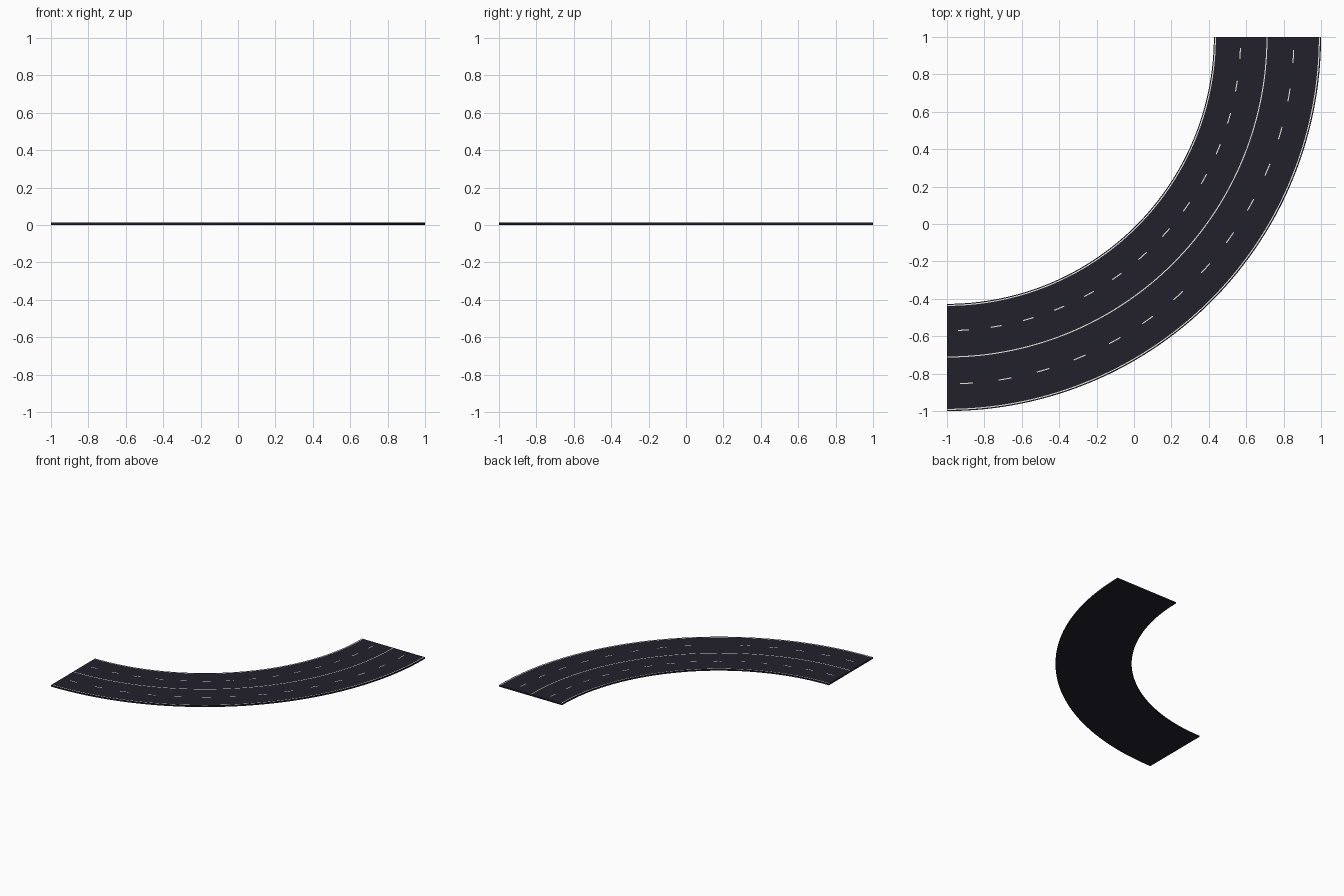
import bpy, bmesh, math

if "Cube" in bpy.data.objects:
    bpy.data.objects.remove(bpy.data.objects["Cube"])

CENTRE = (-1.0, 1.0)        # centre of the bend
R_IN, R_OUT = 1.427, 2.0
THICK = 0.012
DASHES = 14                 # each dash fills the middle third of its slot
SUB = 2                     # segments per third
SEGS = DASHES * 3 * SUB
W = 0.0028                  # half width of a painted line


def material(name, rgb):
    m = bpy.data.materials.new(name)
    m.diffuse_color = (*rgb, 1)
    m.use_nodes = True
    m.node_tree.nodes["Principled BSDF"].inputs["Base Color"].default_value = m.diffuse_color
    return m


# radius of each painted line, and whether it is dashed
lines = [(1.435, False), (1.570, True), (1.711, False), (1.855, True), (1.991, False)]

# bands across the road: (inner radius, outer radius, paint kind)
bands, r = [], R_IN
for radius, dashed in lines:
    bands.append((r, radius - W, None))
    bands.append((radius - W, radius + W, "dash" if dashed else "solid"))
    r = radius + W
bands.append((r, R_OUT, None))
radii = [b[0] for b in bands] + [R_OUT]

bm = bmesh.new()


def ring(radius, z):
    pts = []
    for i in range(SEGS + 1):
        a = -math.pi / 2 * i / SEGS
        pts.append(bm.verts.new((CENTRE[0] + radius * math.cos(a),
                                 CENTRE[1] + radius * math.sin(a), z)))
    return pts


top = [ring(q, THICK) for q in radii]
bottom = [ring(q, 0) for q in (R_IN, R_OUT)]

for i in range(SEGS):
    # road surface with painted faces
    for k, (_, _, kind) in enumerate(bands):
        f = bm.faces.new((top[k][i], top[k][i + 1], top[k + 1][i + 1], top[k + 1][i]))
        if kind == "solid" or (kind == "dash" and (i // SUB) % 3 == 1):
            f.material_index = 1
    # underside and kerb faces
    bm.faces.new((bottom[0][i], bottom[1][i], bottom[1][i + 1], bottom[0][i + 1]))
    bm.faces.new((bottom[0][i], bottom[0][i + 1], top[0][i + 1], top[0][i]))
    bm.faces.new((bottom[1][i], top[-1][i], top[-1][i + 1], bottom[1][i + 1]))

# square ends
for i in (0, SEGS):
    bm.faces.new([bottom[0][i]] + [t[i] for t in top] + [bottom[1][i]])

bmesh.ops.recalc_face_normals(bm, faces=bm.faces)
mesh = bpy.data.meshes.new("curved_road")
bm.to_mesh(mesh)
bm.free()
mesh.materials.append(material("asphalt", (0.016, 0.015, 0.025)))
mesh.materials.append(material("line paint", (0.80, 0.80, 0.74)))
road = bpy.data.objects.new("curved_road", mesh)
bpy.context.collection.objects.link(road)
